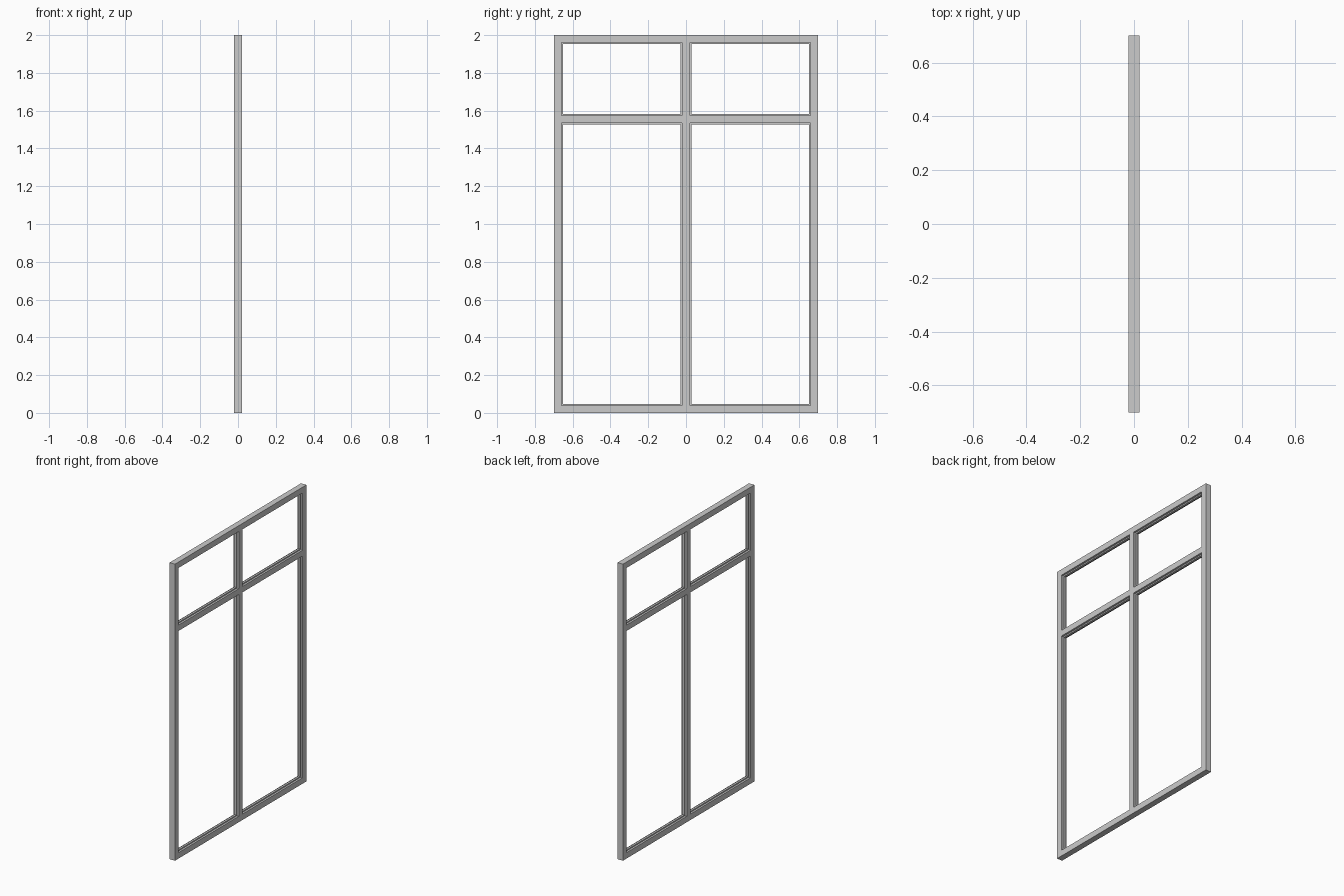
import bpy, bmesh

if "Cube" in bpy.data.objects:
    bpy.data.objects.remove(bpy.data.objects["Cube"])

DEPTH = 0.02          # half thickness of the frame
BEAD_X = 0.007        # half thickness of the glazing bead
BEAD = 0.008          # how far the bead stands into the opening
YS = [-0.70, -0.66, -0.02, 0.02, 0.66, 0.70]
ZS = [0.0, 0.04, 1.535, 1.575, 1.96, 2.0]

bm = bmesh.new()


def quad(*pts):
    bm.faces.new([bm.verts.new(p) for p in pts])


def ring(y0, y1, z0, z1, profile):
    """Sweep an (x, inset) profile around a rectangle."""
    loops = [[(x, y0 + d, z0 + d), (x, y1 - d, z0 + d),
              (x, y1 - d, z1 - d), (x, y0 + d, z1 - d)] for x, d in profile]
    for a, b in zip(loops, loops[1:]):
        for k in range(4):
            n = (k + 1) % 4
            quad(a[k], a[n], b[n], b[k])


# Stepped lining of an opening: flush edge with a bead in the middle
lining = [(-DEPTH, 0), (-BEAD_X, 0), (-BEAD_X, BEAD),
          (BEAD_X, BEAD), (BEAD_X, 0), (DEPTH, 0)]

# Stiles, rails, mullion and transom as a grid with four openings
for i, (y0, y1) in enumerate(zip(YS, YS[1:])):
    for j, (z0, z1) in enumerate(zip(ZS, ZS[1:])):
        if i % 2 and j % 2:
            ring(y0, y1, z0, z1, lining)
        else:
            for x in (-DEPTH, DEPTH):
                quad((x, y0, z0), (x, y1, z0), (x, y1, z1), (x, y0, z1))

# Outer edges, split to match the grid
for y0, y1 in zip(YS, YS[1:]):
    for z in (ZS[0], ZS[-1]):
        quad((-DEPTH, y0, z), (DEPTH, y0, z), (DEPTH, y1, z), (-DEPTH, y1, z))
for z0, z1 in zip(ZS, ZS[1:]):
    for y in (YS[0], YS[-1]):
        quad((-DEPTH, y, z0), (DEPTH, y, z0), (DEPTH, y, z1), (-DEPTH, y, z1))

bmesh.ops.remove_doubles(bm, verts=bm.verts[:], dist=1e-5)
bmesh.ops.recalc_face_normals(bm, faces=bm.faces[:])

mesh = bpy.data.meshes.new("window_frame")
bm.to_mesh(mesh)
bm.free()
bpy.context.collection.objects.link(bpy.data.objects.new("window_frame", mesh))
